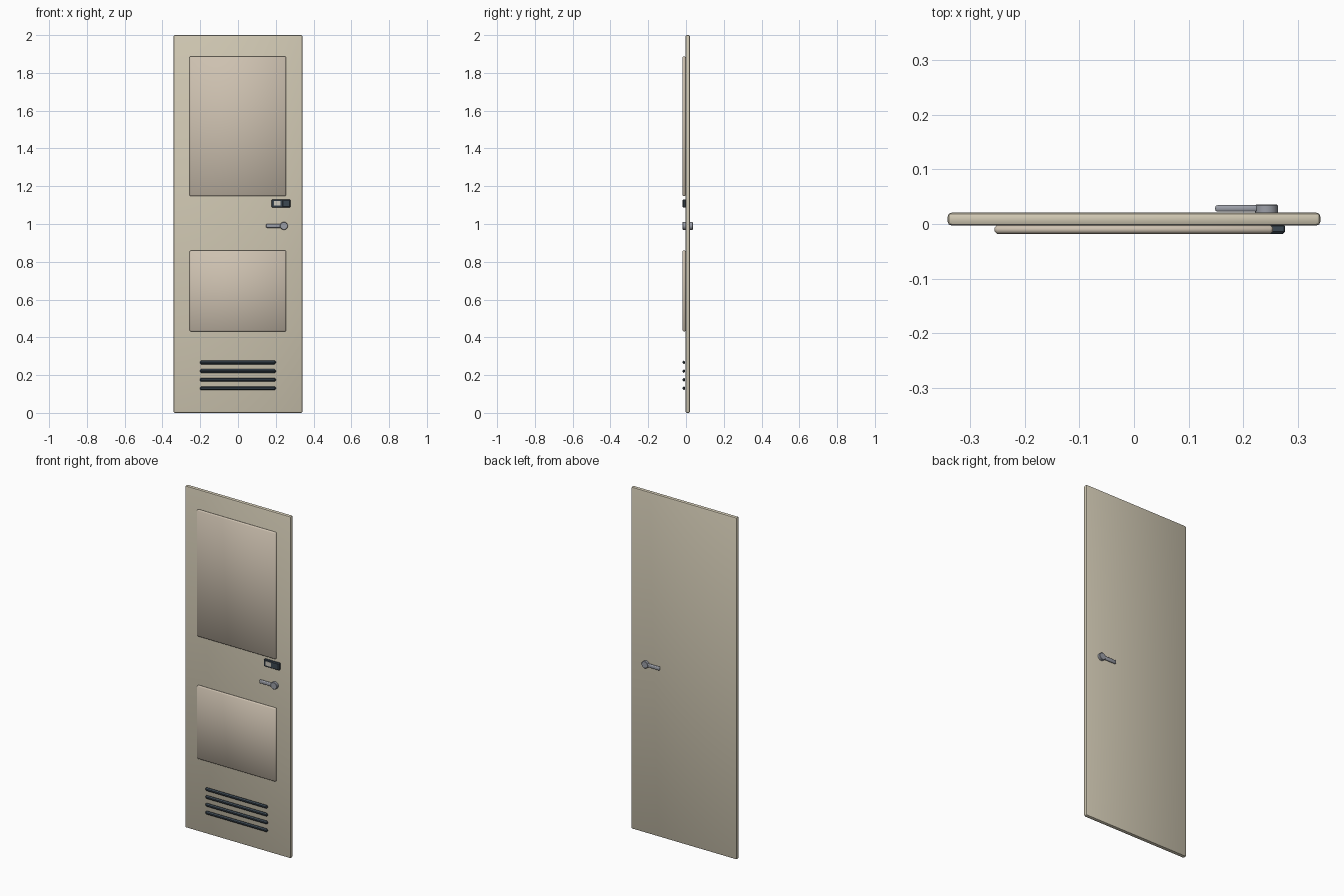
import bpy, math

if "Cube" in bpy.data.objects:
    bpy.data.objects.remove(bpy.data.objects["Cube"])

YC = 0.009  # middle plane of the door slab


def material(name, rgb):
    m = bpy.data.materials.new(name)
    m.diffuse_color = (*rgb, 1)
    m.use_nodes = True
    m.node_tree.nodes["Principled BSDF"].inputs["Base Color"].default_value = m.diffuse_color
    return m


CREAM = material("cream paint", (0.64, 0.585, 0.455))
PANEL = material("warm panel paint", (0.62, 0.54, 0.44))
DARK = material("dark slate", (0.045, 0.065, 0.085))
STEEL = material("grey metal", (0.33, 0.345, 0.39))
PALE = material("pale indicator", (0.60, 0.57, 0.50))


def activate(ob):
    bpy.ops.object.select_all(action='DESELECT')
    ob.select_set(True)
    bpy.context.view_layer.objects.active = ob


def box(name, lo, hi, mat, bevel=0.0, segments=1, smooth=None):
    """Box between two corners; smooth is None for flat, or an angle in degrees."""
    bpy.ops.mesh.primitive_cube_add(size=1, location=[(a + b) / 2 for a, b in zip(lo, hi)])
    ob = bpy.context.object
    ob.name = name
    ob.scale = [b - a for a, b in zip(lo, hi)]
    bpy.ops.object.transform_apply(location=False, rotation=False, scale=True)
    ob.data.materials.append(mat)
    if bevel:
        mod = ob.modifiers.new("bevel", 'BEVEL')
        mod.width, mod.segments = bevel, segments
        activate(ob)
        bpy.ops.object.modifier_apply(modifier=mod.name)
    if smooth:
        activate(ob)
        if smooth >= 180:
            bpy.ops.object.shade_smooth()
        else:
            bpy.ops.object.shade_smooth_by_angle(angle=math.radians(smooth))
    return ob


# door slab
box("door_slab", (-0.342, -0.003, 0), (0.342, 0.021, 2), CREAM, 0.008, 2, 35)

# raised panels, fully smoothed so they look softly pillowed
for name, z0, z1 in (("upper_panel", 1.147, 1.888), ("lower_panel", 0.431, 0.86)):
    box(name, (-0.256, -0.018, z0), (0.255, -0.002, z1), PANEL, 0.005, 1, 180)

# ventilation slats
for i in range(4):
    z = 0.13 + 0.0457 * i
    box(f"vent_slat_{i + 1}", (-0.202, -0.018, z - 0.01), (0.2, -0.004, z + 0.01), DARK, 0.0065)

# lock plate with raised end and indicator window
box("lock_plate", (0.178, -0.016, 1.088), (0.277, -0.002, 1.129), DARK, 0.002)
box("lock_slider", (0.235, -0.018, 1.09), (0.275, -0.012, 1.127), DARK, 0.002)
box("lock_indicator", (0.19, -0.018, 1.097), (0.225, -0.014, 1.121), PALE)

# handle: round rose and lever on both faces
for name, side in (("front", -1), ("back", 1)):
    bpy.ops.mesh.primitive_cylinder_add(vertices=16, radius=0.021, depth=0.018,
                                        location=(0.243, YC + side * 0.018, 0.99),
                                        rotation=(math.pi / 2, 0, 0))
    rose = bpy.context.object
    rose.name = name + "_handle_rose"
    rose.data.materials.append(STEEL)
    mod = rose.modifiers.new("bevel", 'BEVEL')
    mod.width, mod.segments, mod.limit_method = 0.002, 1, 'ANGLE'
    bpy.ops.object.modifier_apply(modifier=mod.name)
    bpy.ops.object.shade_smooth_by_angle(angle=math.radians(40))
    y = sorted((YC + side * 0.0135, YC + side * 0.0255))
    box(name + "_handle_lever", (0.149, y[0], 0.98), (0.24, y[1], 1.0), STEEL, 0.004, 2, 50)
